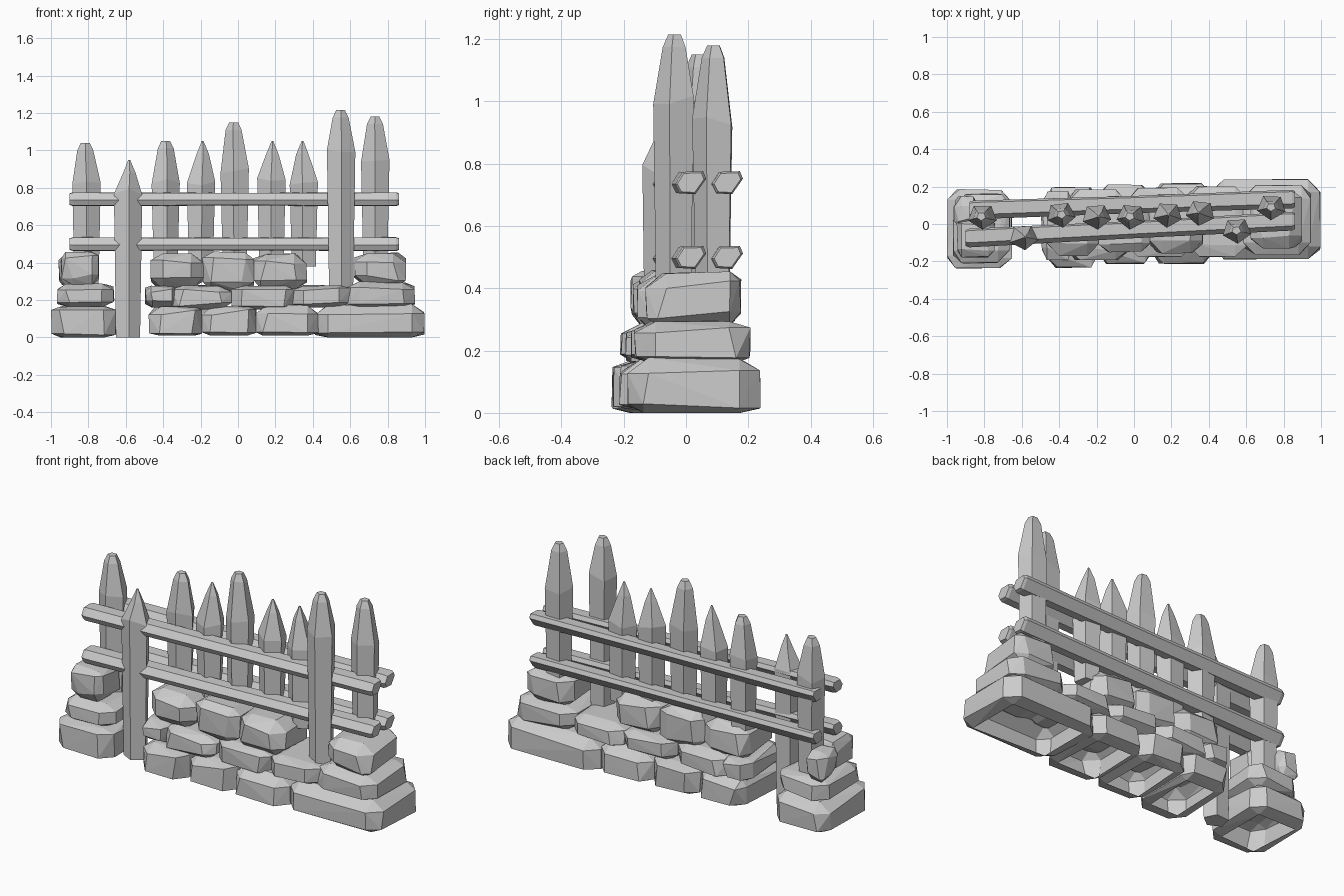
import bpy, bmesh, math, random
from mathutils import Vector

random.seed(7)
if "Cube" in bpy.data.objects:
    bpy.data.objects.remove(bpy.data.objects["Cube"])

# One plain grey for the whole model
grey = bpy.data.materials.new("plain grey")
grey.use_nodes = True
grey.diffuse_color = (0.6, 0.6, 0.6, 1)
grey.node_tree.nodes["Principled BSDF"].inputs["Base Color"].default_value = (0.6, 0.6, 0.6, 1)


def finish(bm, name):
    bmesh.ops.recalc_face_normals(bm, faces=bm.faces)
    mesh = bpy.data.meshes.new(name)
    bm.to_mesh(mesh)
    bm.free()
    mesh.materials.append(grey)
    obj = bpy.data.objects.new(name, mesh)
    bpy.context.collection.objects.link(obj)
    return obj


def loft(name, rings):
    """Skin a list of equal rings of points and cap both ends."""
    bm = bmesh.new()
    loops = [[bm.verts.new(p) for p in ring] for ring in rings]
    n = len(loops[0])
    for a, b in zip(loops, loops[1:]):
        for i in range(n):
            j = (i + 1) % n
            bm.faces.new((a[i], a[j], b[j], b[i]))
    bm.faces.new(loops[0])
    bm.faces.new(loops[-1])
    return finish(bm, name)


def stone(name, x0, x1, y0, y1, z0, z1, hollow=False):
    """Rough block: hull of a box whose corners are cut unevenly."""
    bm = bmesh.new()
    lo, hi = Vector((x0, y0, z0)), Vector((x1, y1, z1))
    size = hi - lo
    for sx in (0, 1):
        for sy in (0, 1):
            for sz in (0, 1):
                sign = (sx, sy, sz)
                cut = [min(0.07, size[k] * random.uniform(0.12, 0.33)) for k in range(3)]
                if hollow and sz == 0:
                    cut[2] *= 0.5
                for face in range(3):
                    p = Vector()
                    for k in range(3):
                        c = random.uniform(0, 0.008) if k == face else cut[k]
                        if k == 2 and k == face and sz == 0:
                            c = 0
                        p[k] = hi[k] - c if sign[k] else lo[k] + c
                    bm.verts.new(p)
    out = bmesh.ops.convex_hull(bm, input=bm.verts)
    loose = [v for v in out["geom_interior"] if isinstance(v, bmesh.types.BMVert)]
    bmesh.ops.delete(bm, geom=loose, context='VERTS')
    bm.normal_update()
    if hollow:  # ground course is open underneath
        base = [f for f in bm.faces if all(v.co.z < z0 + 0.001 for v in f.verts)]
        bmesh.ops.delete(bm, geom=base, context='FACES_ONLY')
    finish(bm, name)


# Wall courses: half depth, then x and z range of every stone
courses = {
    "bottom": (0.21, [(-1, -0.65, 0, 0.17), (-0.48, -0.19, 0.01, 0.17), (-0.2, 0.1, 0.01, 0.17),
                      (0.09, 0.43, 0.01, 0.18), (0.41, 1, 0, 0.18)]),
    "middle": (0.18, [(-0.97, -0.66, 0.16, 0.29), (-0.5, -0.33, 0.16, 0.28), (-0.36, -0.03, 0.15, 0.28),
                      (-0.04, 0.3, 0.15, 0.28), (0.28, 0.61, 0.16, 0.28), (0.58, 0.95, 0.16, 0.3)]),
    "top": (0.15, [(-0.47, -0.18, 0.26, 0.45), (-0.19, 0.09, 0.25, 0.46),
                   (0.08, 0.37, 0.26, 0.45), (0.62, 0.9, 0.28, 0.455)]),
}
for course, (half, spans) in courses.items():
    for i, (x0, x1, z0, z1) in enumerate(spans):
        mid = 0.03 * (x0 + x1) / 2
        d0, d1 = random.uniform(0, 0.015), random.uniform(0, 0.015)
        stone(f"{course}_stone_{i + 1}", x0, x1, mid - half - d0, mid + half + d1,
              z0, z1, course == "bottom")
# Small stones around the right-hand end picket
stone("top_stone_front", -0.95, -0.74, -0.18, 0.03, 0.28, 0.46)
stone("top_stone_back", -0.96, -0.84, -0.02, 0.15, 0.28, 0.44)


# Sharpened pickets
def ring(x, y, z, r, turn, sides=5):
    return [(x + r * math.cos(turn + math.tau * k / sides),
             y + r * 0.88 * math.sin(turn + math.tau * k / sides),
             z + (random.uniform(-0.02, 0.02) if r > 0.075 else 0)) for k in range(sides)]


# x, y, foot, shoulder, tip, blunt
pickets = [(-0.81, 0.04, 0.28, 0.82, 1.04, True), (-0.59, -0.07, 0.0, 0.78, 0.95, False),
           (-0.39, 0.05, 0.38, 0.83, 1.05, True), (-0.2, 0.04, 0.38, 0.83, 1.05, False),
           (-0.015, 0.04, 0.38, 0.9, 1.15, True), (0.18, 0.05, 0.38, 0.85, 1.05, False),
           (0.355, 0.06, 0.38, 0.83, 1.05, False), (0.55, -0.035, 0.27, 1.0, 1.215, True),
           (0.735, 0.09, 0.4, 0.93, 1.18, True)]
for i, (x, y, foot, shoulder, tip, blunt) in enumerate(pickets):
    turn = -math.pi / 2 + random.uniform(-0.15, 0.15)
    lean = random.uniform(-0.012, 0.012)
    rings = [ring(x, y, foot, 0.068, turn), ring(x, y, shoulder, 0.08, turn)]
    if blunt:
        rings += [ring(x + lean, y, tip - 0.04, 0.045, turn), ring(x + lean, y, tip, 0.025, turn)]
    else:
        rings += [ring(x + lean, y, tip - 0.07, 0.035, turn), ring(x + lean, y, tip, 0.005, turn)]
    loft(f"picket_{i + 1}", rings)

# Rails: skewed six-sided bars, two in front and two behind
section = [(-0.05, -0.005), (-0.035, -0.035), (0.015, -0.038),
           (0.05, 0.012), (0.04, 0.036), (-0.025, 0.034)]
for side, x0, y0, y1 in (("front", -0.9, -0.075, 0.015), ("back", -0.88, 0.075, 0.133)):
    for level, z in (("lower", 0.5), ("upper", 0.74)):
        path = [(x0, y0, 0.85), (x0 + 0.02, y0, 1), (0, (y0 + y1) / 2, 0.92),
                (0.845, y1, 1), (0.86, y1, 0.85)]
        loft(f"{side}_{level}_rail",
             [[(x, y + a * s, z + b * s) for a, b in section] for x, y, s in path])
